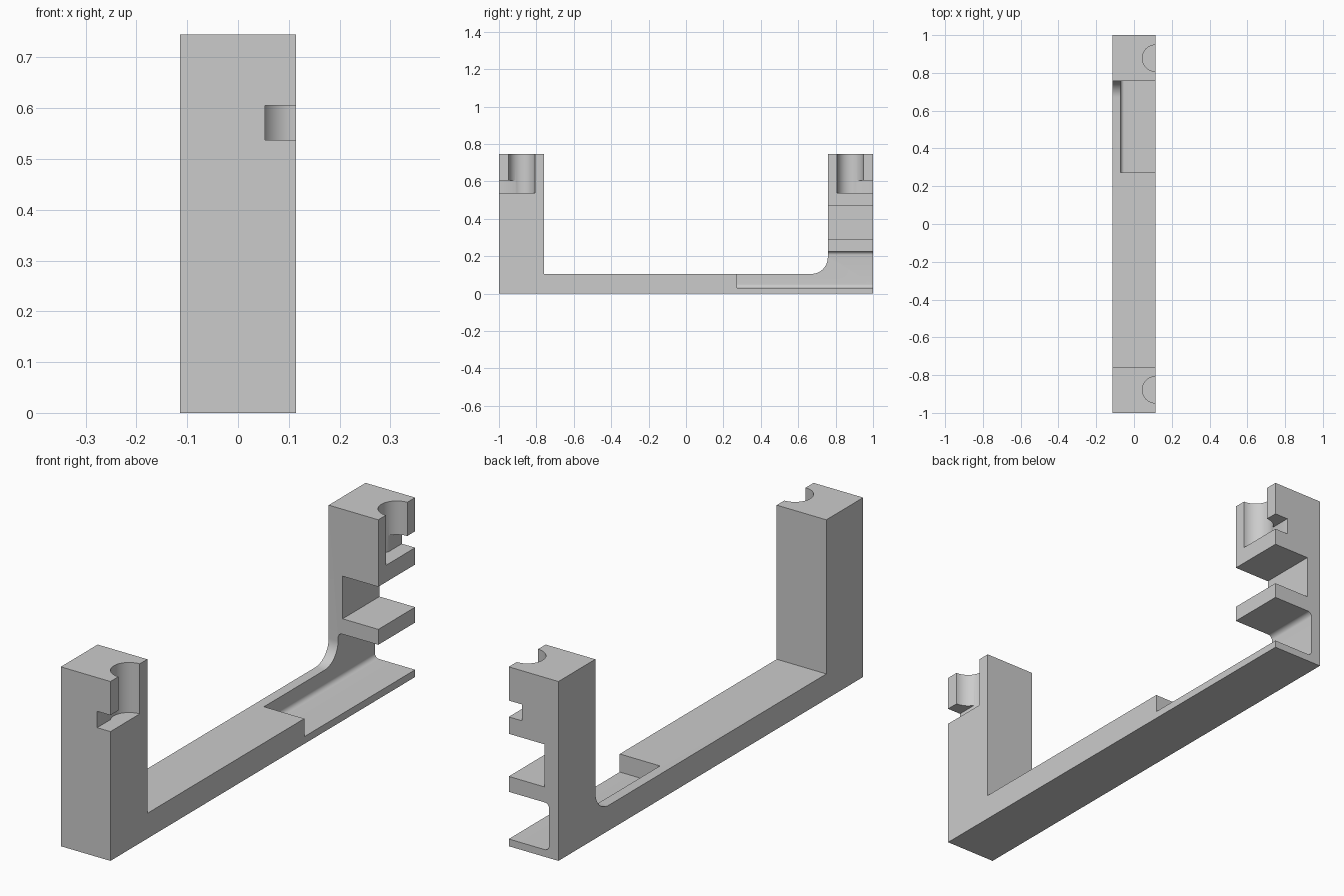
import bpy, bmesh, math
from mathutils import Vector

if "Cube" in bpy.data.objects:
    bpy.data.objects.remove(bpy.data.objects["Cube"], do_unlink=True)

HALF_W, HEIGHT, FLOOR = 0.114, 0.745, 0.105
POST_IN, BORE_Y, BORE_R, SEAT = 0.758, 0.878, 0.07, 0.537
OVER = 0.1  # how far cutters reach past the body

grey = bpy.data.materials.new("plain grey")
grey.use_nodes = True
colour = (0.6, 0.6, 0.6, 1)
grey.diffuse_color = colour
grey.node_tree.nodes["Principled BSDF"].inputs["Base Color"].default_value = colour


def arc(cx, cy, r, start, end, steps=10):
    angles = [math.radians(start + (end - start) * i / steps) for i in range(steps + 1)]
    return [(cx + r * math.cos(a), cy + r * math.sin(a)) for a in angles]


def prism(name, points, place, depth):
    """Extrude a closed outline; place maps each 2D point to 3D."""
    bm = bmesh.new()
    face = bm.faces.new([bm.verts.new(place(*p)) for p in points])
    new = bmesh.ops.extrude_face_region(bm, geom=[face])["geom"]
    moved = [v for v in new if isinstance(v, bmesh.types.BMVert)]
    bmesh.ops.translate(bm, verts=moved, vec=Vector(depth))
    bmesh.ops.recalc_face_normals(bm, faces=bm.faces)
    mesh = bpy.data.meshes.new(name)
    bm.to_mesh(mesh)
    bm.free()
    mesh.materials.append(grey)
    obj = bpy.data.objects.new(name, mesh)
    bpy.context.collection.objects.link(obj)
    return obj


def box(name, x, y, z):
    outline = [(x[0], y[0]), (x[1], y[0]), (x[1], y[1]), (x[0], y[1])]
    return prism(name, outline, lambda a, b: (a, b, z[0]), (0, 0, z[1] - z[0]))


# U-shaped body with a rounded inner corner at the rear post
r = 0.088
outline = [(-1, 0), (1, 0), (1, HEIGHT), (POST_IN, HEIGHT)]
outline += arc(POST_IN - r, FLOOR + r, r, 0, -90, 16)
outline += [(-POST_IN, FLOOR), (-POST_IN, HEIGHT), (-1, HEIGHT)]
bracket = prism("bracket", outline, lambda y, z: (-HALF_W, y, z), (2 * HALF_W, 0, 0))

cutters = []
side = HALF_W + OVER

# Half-round bore and outward notch at the top of each post
for sign, label in ((-1, "front"), (1, "rear")):
    circle = arc(HALF_W, sign * BORE_Y, BORE_R, 0, 360, 48)[:-1]
    cutters.append(prism(label + "_bore", circle, lambda x, y: (x, y, SEAT), (0, 0, HEIGHT)))
    ends = sorted((sign * BORE_Y, sign * (1 + OVER)))
    cutters.append(box(label + "_notch", (0.053, side), ends, (SEAT, 0.605)))

# Square slot through the rear post
cutters.append(box("upper_slot", (-0.05, side), (POST_IN - OVER, 1 + OVER), (0.29, 0.467)))

# Long pocket with rounded inner corners, running through the rear post
inner, low, high, c = -0.071, 0.03, 0.226, 0.02
pocket = [(side, low)] + arc(inner + c, low + c, c, 270, 180)
pocket += arc(inner + c, high - c, c, 180, 90) + [(side, high)]
cutters.append(prism("lower_pocket", pocket, lambda x, z: (x, 0.272, z), (0, 1, 0)))

# Cut the body
bpy.context.view_layer.objects.active = bracket
for cutter in cutters:
    cutter.hide_render = True
    mod = bracket.modifiers.new(cutter.name, "BOOLEAN")
    mod.operation, mod.solver, mod.object = "DIFFERENCE", "EXACT", cutter
    bpy.ops.object.modifier_apply(modifier=mod.name)
    bpy.data.objects.remove(cutter, do_unlink=True)

bpy.ops.object.select_all(action="DESELECT")
bracket.select_set(True)
bpy.ops.object.shade_smooth_by_angle(angle=math.radians(30))
